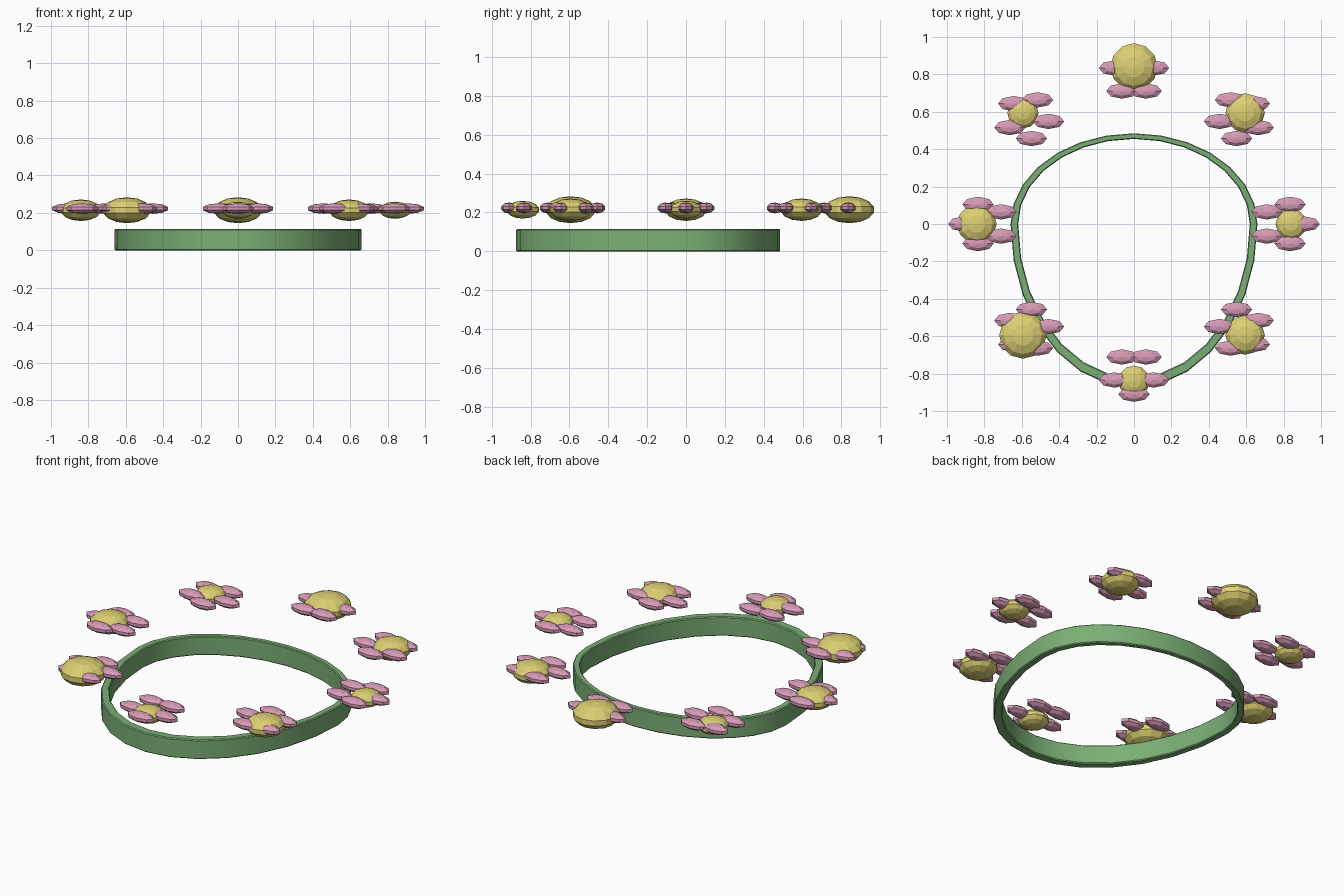
import bpy, bmesh, math
from mathutils import Matrix, Vector

if "Cube" in bpy.data.objects:
    bpy.data.objects.remove(bpy.data.objects["Cube"])


def material(name, colour):
    m = bpy.data.materials.new(name)
    m.diffuse_color = (*colour, 1)
    m.use_nodes = True
    m.node_tree.nodes["Principled BSDF"].inputs["Base Color"].default_value = m.diffuse_color
    return m


GREEN = material("leaf_green", (0.20, 0.43, 0.18))
PINK = material("petal_pink", (0.69, 0.33, 0.48))
YELLOW = material("pollen_yellow", (0.72, 0.63, 0.17))


def add_object(name, bm, mat):
    mesh = bpy.data.meshes.new(name)
    bmesh.ops.recalc_face_normals(bm, faces=bm.faces)
    bm.to_mesh(mesh)
    bm.free()
    mesh.materials.append(mat)
    ob = bpy.data.objects.new(name, mesh)
    bpy.context.collection.objects.link(ob)
    return ob


def add_ellipsoid(bm, centre, radii, segments, rings):
    mat = Matrix.Translation(centre) @ Matrix.Diagonal((*radii, 1))
    bmesh.ops.create_uvsphere(bm, u_segments=segments, v_segments=rings,
                              radius=1, matrix=mat)


# Egg-shaped head band: shallow half ellipse behind, deeper one in front
STEPS, WIDTH, BACK, FRONT, HEIGHT = 28, 0.66, 0.485, 0.875, 0.114
bm = bmesh.new()
rings = []
for i in range(STEPS):
    a = 2 * math.pi * i / STEPS
    x, y = WIDTH * math.cos(a), math.sin(a)
    y *= BACK if y > 0 else FRONT
    rings.append([bm.verts.new((x * s, y * s, z)) for s, z in
                  ((1, 0), (1, HEIGHT), (0.938, HEIGHT), (0.938, 0))])
for i in range(STEPS):
    p, q = rings[i], rings[(i + 1) % STEPS]
    for k in range(4):
        n = (k + 1) % 4
        bm.faces.new((p[k], q[k], q[n], p[n]))
band = add_object("head_band", bm, GREEN)
bevel = band.modifiers.new("rim_bevel", "BEVEL")
bevel.width = 0.005
bevel.segments = 1
bevel.limit_method = "ANGLE"
bevel.angle_limit = math.radians(50)
bpy.context.view_layer.objects.active = band
band.select_set(True)
bpy.ops.object.shade_smooth_by_angle(angle=math.radians(30))

# Eight flowers in a ring, their hearts cycling through three sizes
HEART_RADII = (0.083, 0.105, 0.126)
for i in range(8):
    a = math.pi / 4 * i
    out = Vector((math.cos(a), math.sin(a), 0))

    # five petals around each heart
    bm = bmesh.new()
    for k in range(5):
        b = a + 2 * math.pi / 5 * k
        c = out * 0.80 + Vector((math.cos(b), math.sin(b), 0)) * 0.11
        add_ellipsoid(bm, c + Vector((0, 0, 0.223)), (0.088, 0.043, 0.028), 8, 5)
    add_object(f"flower_petals_{i + 1}", bm, PINK)

    # flattened flower heart
    r = HEART_RADII[i % 3]
    bm = bmesh.new()
    add_ellipsoid(bm, out * 0.84 + Vector((0, 0, 0.214)),
                  (r * 1.03, r * 1.03, r * 0.55), 12, 7)
    add_object(f"flower_heart_{i + 1}", bm, YELLOW)
